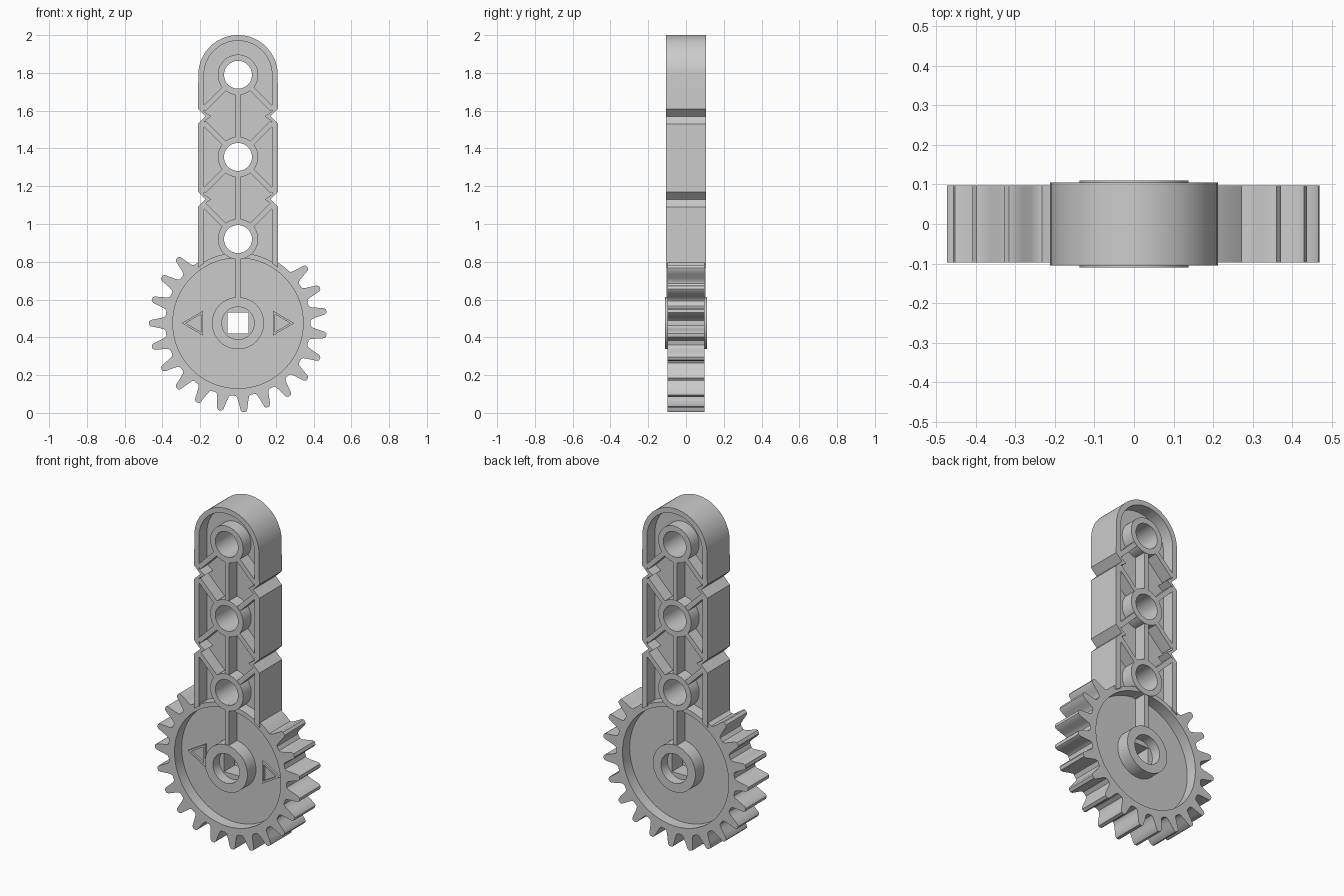
import bpy, bmesh
from math import sin, cos, radians, pi, sqrt

if "Cube" in bpy.data.objects:
    bpy.data.objects.remove(bpy.data.objects["Cube"])

GEAR_Z = 0.475           # gear centre height
HOLES = (1.79, 1.355, 0.92)
WEB = 0.03               # half thickness of the thin inner plates


def arc(x, z, r, a0=0, a1=360, n=64):
    full = abs(a1 - a0) == 360
    steps = n if full else n - 1
    return [(x + r * cos(radians(a0 + (a1 - a0) * i / steps)),
             z + r * sin(radians(a0 + (a1 - a0) * i / steps))) for i in range(n)]


def plate(name, loops, half, y=0.0):
    """Filled x/z outline (extra loops are holes), extruded half to each side of y."""
    cu = bpy.data.curves.new(name, 'CURVE')
    cu.dimensions, cu.fill_mode, cu.extrude = '2D', 'BOTH', half
    for pts in loops:
        s = cu.splines.new('POLY')
        s.points.add(len(pts) - 1)
        for p, (x, z) in zip(s.points, pts):
            p.co = (x, z, 0, 1)
        s.use_cyclic_u = True
    ob = bpy.data.objects.new(name, cu)
    bpy.context.collection.objects.link(ob)
    bpy.ops.object.select_all(action='DESELECT')
    ob.select_set(True)
    bpy.context.view_layer.objects.active = ob
    ob.rotation_euler.x = pi / 2
    ob.location.y = y
    bpy.ops.object.convert(target='MESH')
    bm = bmesh.new()
    bm.from_mesh(ob.data)
    bmesh.ops.remove_doubles(bm, verts=bm.verts, dist=1e-5)
    bmesh.ops.recalc_face_normals(bm, faces=bm.faces)
    bm.to_mesh(ob.data)
    bm.free()
    bpy.ops.object.shade_smooth_by_angle(angle=radians(30))
    return ob


def rib(name, a, b, width=0.028, half=0.103):
    dx, dz = b[0] - a[0], b[1] - a[1]
    k = width / 2 / sqrt(dx * dx + dz * dz)
    nx, nz = -dz * k, dx * k
    plate(name, [[(a[0] + nx, a[1] + nz), (b[0] + nx, b[1] + nz),
                  (b[0] - nx, b[1] - nz), (a[0] - nx, a[1] - nz)]], half)


# Toothed gear rim: 23 tooth pitches, five left out under the arm
half_tooth = [(-5.9, .385), (-4.7, .392), (-3.8, .41), (-2.9, .436), (-2.1, .462), (-1.1, .472)]
tooth = half_tooth + [(-a, r) for a, r in reversed(half_tooth)]
pitch = 360 / 23
outline = []
for i in range(-3, 15):
    for a, r in tooth:
        t = radians(180 + i * pitch + a)
        outline.append((r * cos(t), GEAR_Z + r * sin(t)))
outline += arc(0, GEAR_Z, .385, 48, 60, 4)
outline += arc(0, GEAR_Z, .372, 62, 118, 16)
outline += arc(0, GEAR_Z, .385, 120, 126, 3)
plate("gear_rim", [outline, arc(0, GEAR_Z, .345, n=96)], 0.097)

# Gear web, hub and square axle socket
plate("gear_web", [arc(0, GEAR_Z, .355), arc(0, GEAR_Z, .11)], WEB)
plate("hub", [arc(0, GEAR_Z, .138), arc(0, GEAR_Z, .086)], 0.11)
q = 0.056
plate("axle_socket", [arc(0, GEAR_Z, .115),
                      [(-q, GEAR_Z - q), (q, GEAR_Z - q), (q, GEAR_Z + q), (-q, GEAR_Z + q)]], 0.05)

# Arm wall: a notched arch, built from one side and mirrored
outer = [(.212, .77), (.212, 1.09), (.172, 1.13), (.212, 1.17),
         (.212, 1.53), (.172, 1.57), (.212, 1.61)]
inner = [(.18, .79), (.18, 1.103), (.142, 1.13), (.18, 1.157),
         (.18, 1.543), (.142, 1.57), (.18, 1.597)]


def arch(side, r):
    return side + arc(0, HOLES[0], r, 0, 180, 40) + [(-x, z) for x, z in reversed(side)]


plate("arm_wall", [arch(outer, .21) + arch(inner, .18)[::-1]], 0.105)

# Thin arm floor, ending inside the gear rim
floor = arch([(x + .01, z) for x, z in inner[1:]], .19) + arc(0, GEAR_Z, .358, 122, 58, 16)
plate("arm_web", [floor] + [arc(0, z, .09, n=40) for z in HOLES], WEB)

# Pin bosses
for z in HOLES:
    plate("pin_boss", [arc(0, z, .107, n=48), arc(0, z, .074, n=48)], 0.105)

# Centre ribs and diagonal ribs
for a, b in ((.606, .82), (1.02, 1.255), (1.455, 1.69)):
    rib("centre_rib", (0, a), (0, b))
for s in (-1, 1):
    for z, d in ((HOLES[0], -1), (HOLES[1], 1), (HOLES[1], -1), (HOLES[2], 1)):
        rib("diagonal_rib", (s * .068, z + d * .068), (s * .182, z + d * .182))

# Raised triangle arrows on the front of the gear web
for s in (-1, 1):
    tri = [(s * .185, GEAR_Z + .066), (s * .298, GEAR_Z), (s * .185, GEAR_Z - .066)]
    hole = [(s * .196, GEAR_Z + .047), (s * .276, GEAR_Z), (s * .196, GEAR_Z - .047)]
    plate("arrow_mark", [tri, hole], 0.008, -WEB - 0.004)
